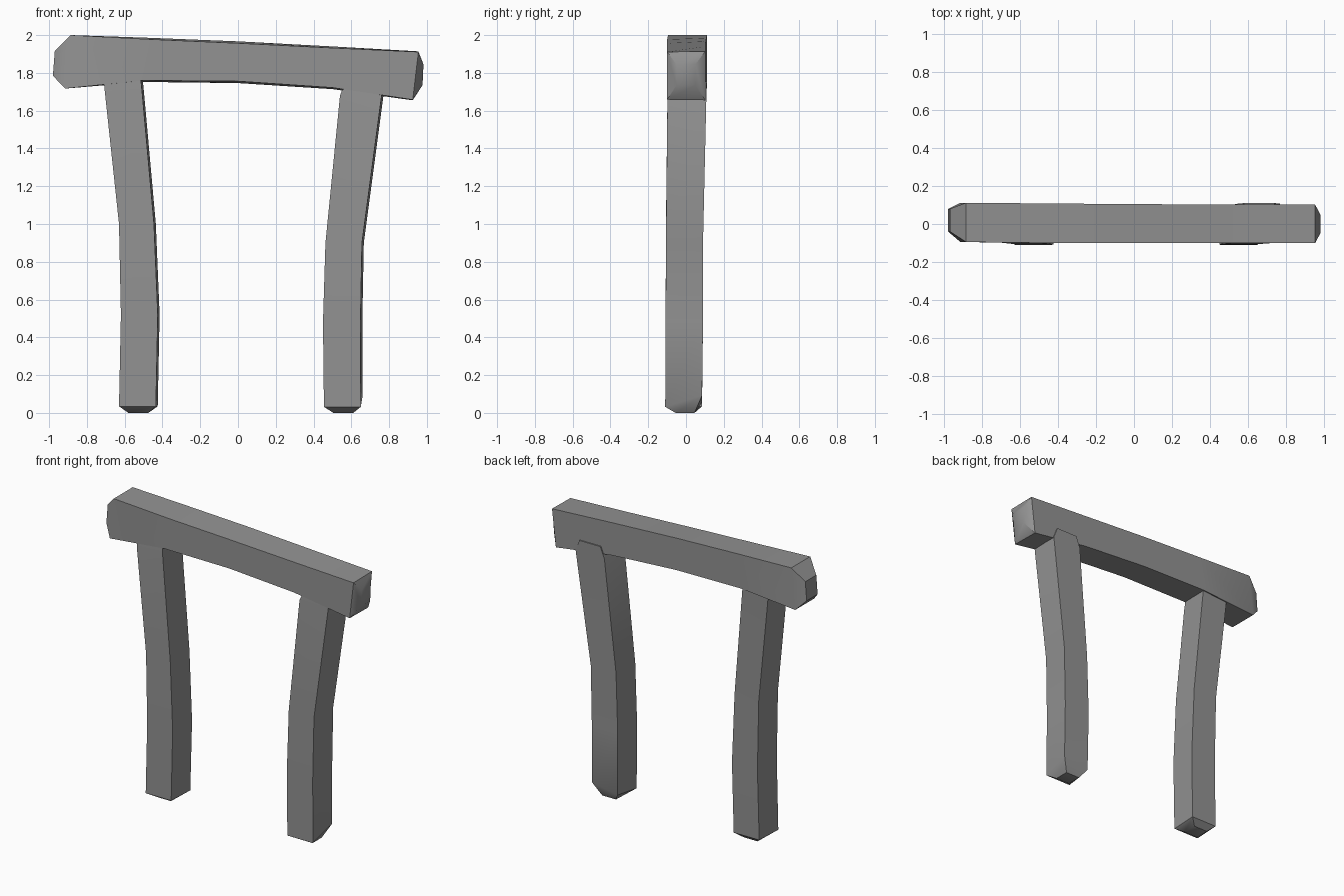
import bpy, bmesh, math

if "Cube" in bpy.data.objects:
    bpy.data.objects.remove(bpy.data.objects["Cube"])

# Dark grey timber
timber = bpy.data.materials.new("dark_timber")
timber.diffuse_color = (0.29, 0.29, 0.29, 1.0)
timber.use_nodes = True
timber.node_tree.nodes["Principled BSDF"].inputs["Base Color"].default_value = timber.diffuse_color


def loft(name, rings):
    """Skin a closed solid through rings of four corners."""
    bm = bmesh.new()
    loops = [[bm.verts.new(p) for p in ring] for ring in rings]
    for a, b in zip(loops, loops[1:]):
        for i in range(4):
            j = (i + 1) % 4
            bm.faces.new((a[i], a[j], b[j], b[i]))
    bm.faces.new(loops[0])
    bm.faces.new(loops[-1])
    bmesh.ops.recalc_face_normals(bm, faces=bm.faces)
    mesh = bpy.data.meshes.new(name)
    bm.to_mesh(mesh)
    bm.free()
    mesh.materials.append(timber)
    ob = bpy.data.objects.new(name, mesh)
    bpy.context.collection.objects.link(ob)
    bpy.context.view_layer.objects.active = ob
    ob.select_set(True)
    bpy.ops.object.shade_smooth_by_angle(angle=math.radians(40))
    ob.select_set(False)
    return ob


def beam_ring(x_bottom, x_top, z0, z1, y0, y1, inset=0.0):
    # The front face is a touch shorter than the back
    return [(x_bottom, y0, z0 + inset), (x_bottom, y1, z0),
            (x_top, y1, z1), (x_top, y0, z1 - inset)]


def leg_ring(x0, x1, z, y0, y1, skew=0.01, back_lift=0.0):
    # The back edge is shifted sideways a little, as in hand-hewn timber
    return [(x0, y0, z), (x1 - skew, y0, z),
            (x1, y1, z + back_lift), (x0 + skew, y1, z + back_lift * 0.4)]


# Sagging top beam with a chipped left end and a rounded right end
loft("top_beam", [
    beam_ring(-0.98, -0.97, 1.785, 1.915, -0.04, 0.08),
    beam_ring(-0.915, -0.885, 1.717, 2.0, -0.095, 0.112),
    beam_ring(-0.5, -0.45, 1.752, 1.985, -0.1, 0.108, 0.008),
    beam_ring(0.0, 0.0, 1.746, 1.967, -0.1, 0.105, 0.01),
    beam_ring(0.5, 0.5, 1.714, 1.94, -0.1, 0.102, 0.008),
    beam_ring(0.925, 0.955, 1.655, 1.914, -0.1, 0.102, 0.003),
    beam_ring(0.977, 0.982, 1.735, 1.845, -0.05, 0.05),
])

# Two bowed legs, worn at the feet and let into the beam
loft("left_leg", [
    leg_ring(-0.58, -0.475, 0.0, -0.055, 0.045, 0.0),
    leg_ring(-0.63, -0.425, 0.035, -0.11, 0.085),
    leg_ring(-0.62, -0.415, 0.52, -0.108, 0.09),
    leg_ring(-0.63, -0.435, 1.0, -0.106, 0.09),
    leg_ring(-0.705, -0.498, 1.7, -0.098, 0.1),
    leg_ring(-0.715, -0.508, 1.8, -0.09, 0.103),
])
loft("right_leg", [
    leg_ring(0.505, 0.61, 0.0, -0.055, 0.045, 0.0),
    leg_ring(0.455, 0.66, 0.032, -0.11, 0.085, back_lift=0.06),
    leg_ring(0.45, 0.658, 0.48, -0.108, 0.09),
    leg_ring(0.463, 0.666, 0.9, -0.106, 0.09),
    leg_ring(0.54, 0.77, 1.68, -0.098, 0.108),
    leg_ring(0.57, 0.74, 1.755, -0.09, 0.11),
])
